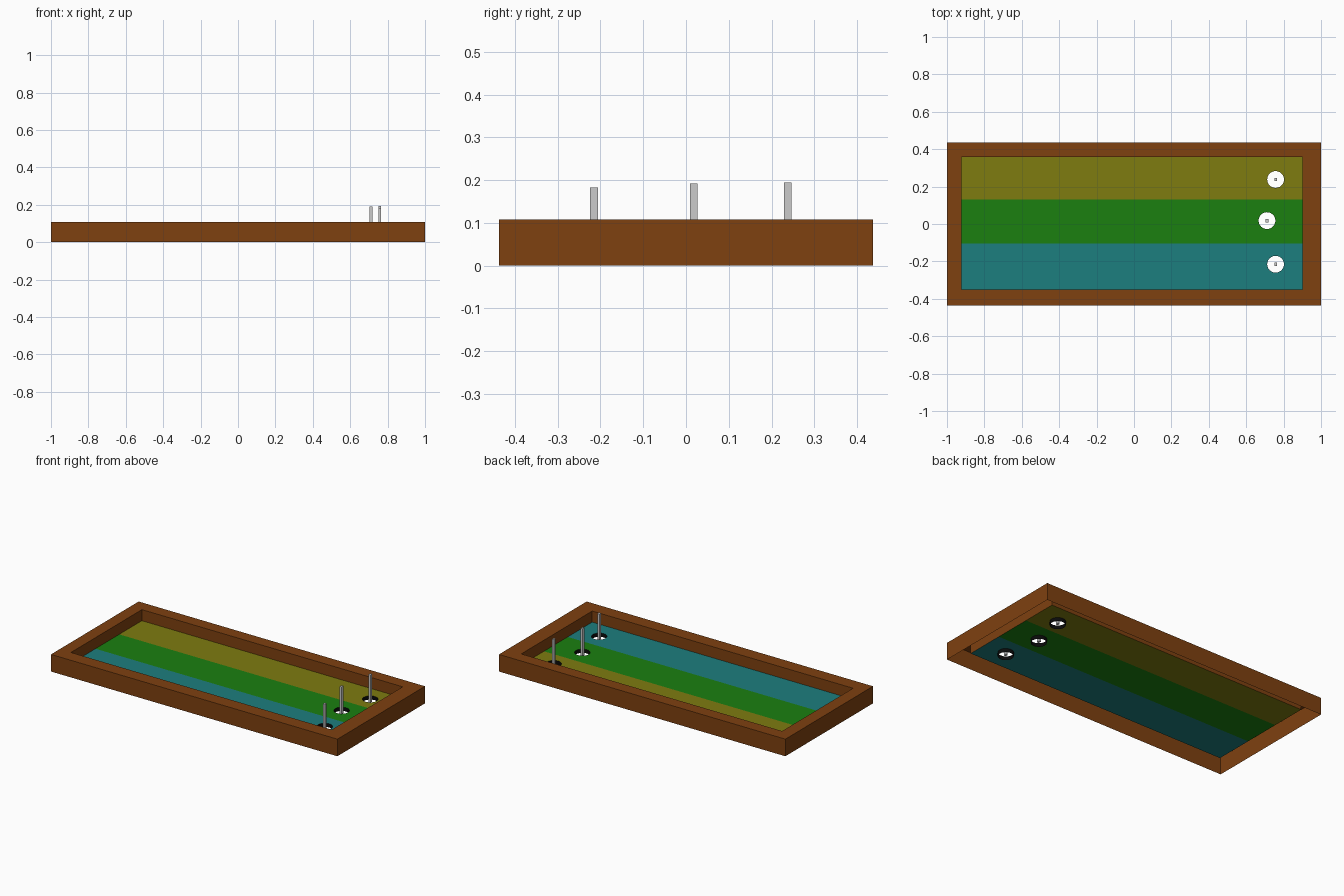
import bpy, bmesh, math

if "Cube" in bpy.data.objects:
    bpy.data.objects.remove(bpy.data.objects["Cube"])

FLOOR, TOP = 0.038, 0.108
X0, X1 = -0.922, 0.90
SEGS, HOLE_R = 24, 0.045


def material(name, rgb):
    mat = bpy.data.materials.new(name)
    mat.diffuse_color = (*rgb, 1)
    mat.use_nodes = True
    mat.node_tree.nodes["Principled BSDF"].inputs["Base Color"].default_value = mat.diffuse_color
    return mat


def finish(name, bm, mat=None):
    mesh = bpy.data.meshes.new(name)
    bm.to_mesh(mesh)
    bm.free()
    obj = bpy.data.objects.new(name, mesh)
    bpy.context.collection.objects.link(obj)
    if mat:
        mesh.materials.append(mat)
    return obj


def rect(bm, x0, x1, y0, y1, z):
    return [bm.verts.new((x, y, z)) for x, y in ((x0, y0), (x1, y0), (x1, y1), (x0, y1))]


def circle(bm, x, y, z):
    return [bm.verts.new((x + HOLE_R * math.cos(2 * math.pi * i / SEGS),
                          y + HOLE_R * math.sin(2 * math.pi * i / SEGS), z)) for i in range(SEGS)]


def bridge(bm, a, b):
    n = len(a)
    return [bm.faces.new((a[i], a[(i + 1) % n], b[(i + 1) % n], b[i])) for i in range(n)]


def loop_edges(bm, vs):
    return [bm.edges.new((vs[i], vs[(i + 1) % len(vs)])) for i in range(len(vs))]


wood = material("wood", (0.21, 0.052, 0.005))
dark = material("cup_black", (0.003, 0.003, 0.003))

# Frame: open-bottomed shell with outer walls, top rim and inner walls
bm = bmesh.new()
rings = [rect(bm, -1, 1, -0.437, 0.437, 0), rect(bm, -1, 1, -0.437, 0.437, TOP),
         rect(bm, X0, X1, -0.35, 0.358, TOP), rect(bm, X0, X1, -0.35, 0.358, FLOOR)]
for a, b in zip(rings, rings[1:]):
    bridge(bm, a, b)
finish("frame", bm, wood)

# Lanes: name, colour, y range, hole position, pole top
lanes = [("teal", (0.012, 0.21, 0.21), -0.35, -0.105, 0.757, -0.215, 0.183),
         ("green", (0.011, 0.215, 0.005), -0.105, 0.132, 0.711, 0.018, 0.192),
         ("yellow", (0.21, 0.20, 0.005), 0.132, 0.358, 0.757, 0.238, 0.195)]
for name, rgb, y0, y1, hx, hy, pole_top in lanes:
    # Lane floor with a round hole
    bm = bmesh.new()
    edges = loop_edges(bm, rect(bm, X0, X1, y0, y1, FLOOR)) + loop_edges(bm, circle(bm, hx, hy, FLOOR))
    bmesh.ops.triangle_fill(bm, use_beauty=True, edges=edges, normal=(0, 0, 1))
    for f in bm.faces:
        f.normal_update()
        if f.normal.z < 0:
            f.normal_flip()
    finish(name + "_lane", bm, material(name, rgb))

    # Open cup wall below the hole
    bm = bmesh.new()
    for f in bridge(bm, circle(bm, hx, hy, FLOOR), circle(bm, hx, hy, 0.014)):
        f.smooth = True
    finish(name + "_cup", bm, dark)

    # Square flag pole
    bm = bmesh.new()
    bmesh.ops.create_cube(bm, size=1)
    base = 0.02
    bmesh.ops.scale(bm, vec=(0.014, 0.018, pole_top - base), verts=bm.verts)
    bmesh.ops.translate(bm, vec=(hx, hy, (pole_top + base) / 2), verts=bm.verts)
    finish(name + "_pole", bm)
